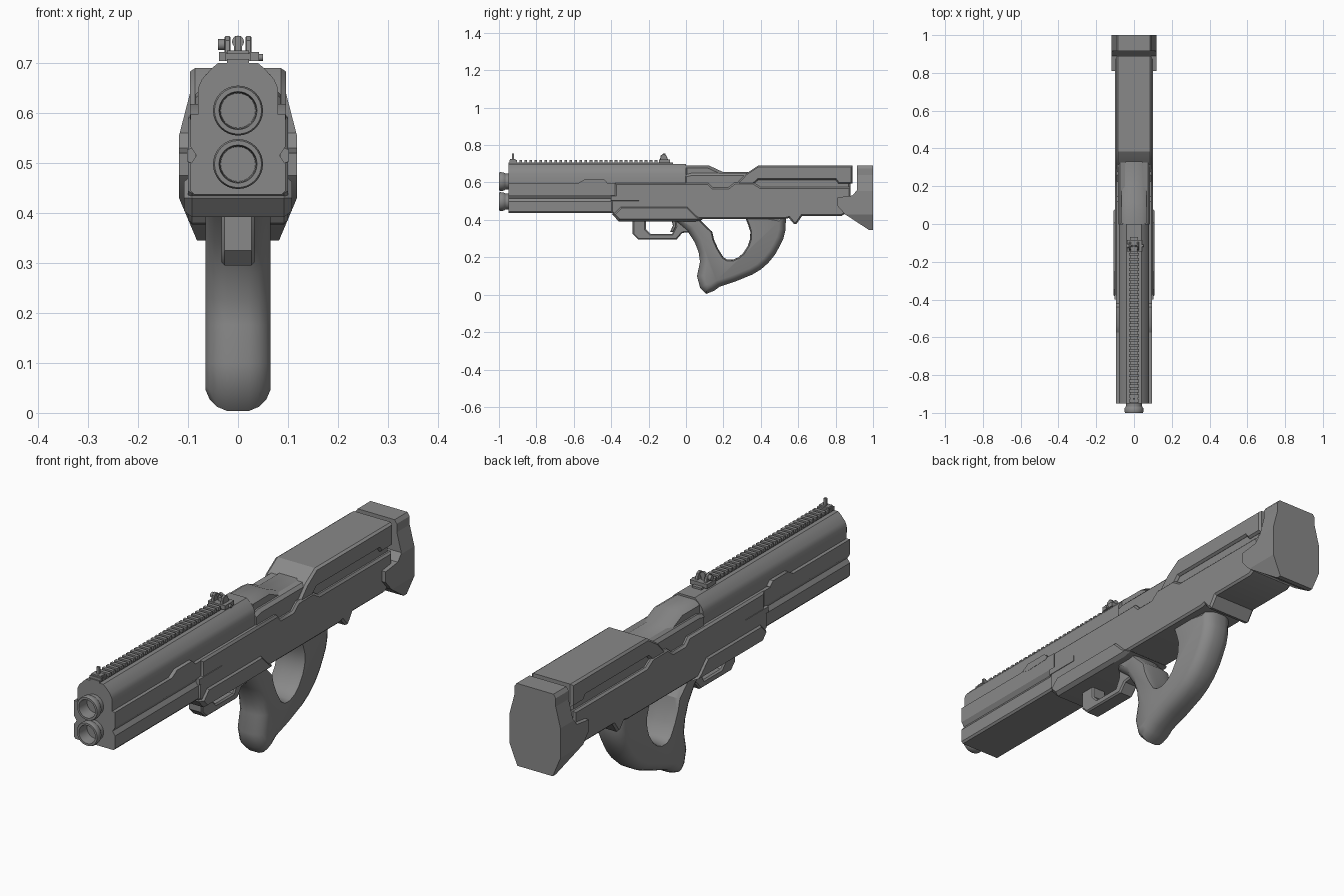
import bpy, bmesh, math
from mathutils import Vector

if "Cube" in bpy.data.objects:
    bpy.data.objects.remove(bpy.data.objects["Cube"])

grey = bpy.data.materials.new("gunmetal grey")
grey.diffuse_color = (0.25, 0.25, 0.25, 1)
grey.use_nodes = True
grey.node_tree.nodes["Principled BSDF"].inputs["Base Color"].default_value = grey.diffuse_color


def loft(name, rings):
    """Skin a list of equal-length point rings and cap both ends."""
    bm = bmesh.new()
    vs = [[bm.verts.new(p) for p in r] for r in rings]
    n = len(rings[0])
    for a, b in zip(vs, vs[1:]):
        for i in range(n):
            j = (i + 1) % n
            bm.faces.new((a[i], a[j], b[j], b[i]))
    bm.faces.new(vs[0][::-1])
    bm.faces.new(vs[-1])
    bmesh.ops.recalc_face_normals(bm, faces=bm.faces)
    me = bpy.data.meshes.new(name)
    bm.to_mesh(me)
    bm.free()
    me.materials.append(grey)
    ob = bpy.data.objects.new(name, me)
    bpy.context.collection.objects.link(ob)
    return ob


def inset(pts, d, weights=None):
    """Move a closed 2D outline inwards by d, with limited mitres."""
    n = len(pts)
    area = sum(pts[i - 1][0] * pts[i][1] - pts[i][0] * pts[i - 1][1] for i in range(n))
    s = 1 if area > 0 else -1
    out = []
    for i in range(n):
        p, a, b = Vector(pts[i]), Vector(pts[i - 1]), Vector(pts[(i + 1) % n])
        e, f = (p - a).normalized(), (b - p).normalized()
        n1, n2 = Vector((-e.y, e.x)) * s, Vector((-f.y, f.x)) * s
        m = (n1 + n2) / max(0.5, 1 + n1.dot(n2))
        out.append(p + m * d * (weights[i] if weights else 1))
    return out


def side_prism(name, pts, half, cham=0.008, drop=None, weights=None):
    """Extrude a (y, z) outline across x with chamfered rims."""
    drop = cham if drop is None else drop
    inner = inset(pts, drop, weights)
    layers = [(-half, inner), (cham - half, pts), (half - cham, pts), (half, inner)]
    return loft(name, [[(x, p[0], p[1]) for p in r] for x, r in layers])


def long_prism(name, half_pts, y0, y1):
    """Extrude a mirrored (x, z) outline along y."""
    pts = half_pts + [(-x, z) for x, z in reversed(half_pts)]
    return loft(name, [[(x, y, z) for x, z in pts] for y in (y0, y1)])


def box(name, x0, x1, y0, y1, z0, z1):
    return loft(name, [[(x, y0, z0), (x, y1, z0), (x, y1, z1), (x, y0, z1)] for x in (x0, x1)])


# Barrel shroud: faceted upper cover and grooved lower housing
upper = [(.04, .70), (.052, .69), (.072, .668), (.08, .65), (.08, .597)]
long_prism("upper_shroud", [*upper, (.08, .57)], -.95, 0)
long_prism("lower_shroud", [(.095, .597), (.095, .533), (.083, .515), (.095, .498),
                            (.095, .445), (.088, .437)], -.95, -.38)

# Twin flared muzzles with open bores
for name, z in (("upper_barrel", .605), ("lower_barrel", .498)):
    prof = [(-.92, .042), (-.965, .042), (-.975, .049), (-.993, .05), (-1, .047),
            (-1, .038), (-.985, .036), (-.93, .034)]
    loft(name, [[(r * math.cos(k * math.tau / 32), y, z + r * math.sin(k * math.tau / 32))
                 for k in range(32)] for y, r in prof])

# Main receiver body with the small hook underneath
side_prism("receiver_body", [
    (-.40, .44), (-.40, .50), (-.38, .52), (-.38, .597), (.12, .597), (.145, .572),
    (.225, .572), (.26, .60), (.36, .60), (.40, .575), (.88, .575), (.88, .45), (.83, .42),
    (.62, .42), (.59, .377), (.575, .38), (.55, .41), (.53, .405), (.0, .405), (-.36, .41)], .1)
side_prism("lower_panel", [(-.395, .43), (-.35, .475), (.01, .475), (.06, .425), (.09, .40),
                           (.05, .392), (-.36, .392)], .108, .016, .012)
side_prism("receiver_shoulder", [(-.01, .55), (-.01, .64), (.03, .65), (.88, .65),
                                 (.88, .55)], .085, .012)
side_prism("receiver_top", [(-.01, .60), (-.01, .692), (.12, .692), (.20, .655), (.36, .655),
                            (.36, .60)], .065, .025, .015)

# Ejection latch bumps on both sides of the shroud
for s in (-1, 1):
    lat = [(-.575, .597), (-.54, .618), (-.44, .618), (-.42, .60), (-.43, .59), (-.54, .587)]
    loft("side_latch", [[(s * x, y, z) for y, z in lat] for x in (.07, .096)])
    # cone ending the side groove
    loft("groove_end", [[(s * .085, y, .515 + dz * k) for dz, k in ((-.018, 1), (.018, 1))] +
                        [(s * .102, y, .515 + .012), (s * .102, y, .515 - .012)]
                        for y, k in ((-.40, 1), (-.25, .7))])

# Cheek rest with hooked front
side_prism("cheek_rest", [
    (.385, .69), (.32, .647), (.262, .585), (.27, .555), (.29, .545), (.32, .552),
    (.385, .613), (.80, .613), (.815, .594), (.89, .594), (.89, .69)], .096, .01, .007)

# Butt pad: side outline trimmed by an octagonal rear outline
pad = side_prism("butt_pad", [
    (.915, .69), (.915, .56), (.89, .53), (.81, .52), (.81, .475), (.85, .43), (.98, .345),
    (1, .345), (1, .69)], .125, .002)
cutter = long_prism("butt_trim_cutter", [(.085, .691), (.096, .675), (.096, .64), (.118, .555),
                                         (.118, .43), (.08, .34)], .7, 1.1)
cutter.hide_render = True
cutter.hide_viewport = True
mod = pad.modifiers.new("trim", 'BOOLEAN')
mod.operation = 'INTERSECT'
mod.object = cutter

# Looped thumbhole grip, heavily rounded on its outer rim
outer = [(-.06, .43), (-.06, .395), (.01, .337), (.048, .278), (.068, .225), (.075, .176),
         (.059, .10), (.075, .037), (.107, .004), (.15, .021), (.18, .043), (.262, .07),
         (.353, .107), (.40, .135), (.44, .17), (.475, .213), (.50, .257), (.52, .297),
         (.532, .345), (.535, .43)]
hole = [(.31, .43), (.332, .374), (.344, .335), (.342, .295), (.33, .26), (.305, .222),
        (.28, .20), (.25, .187), (.22, .188), (.20, .20), (.172, .245), (.15, .294),
        (.14, .337), (.08, .395), (.07, .43)]
rings = []
grip_pts = outer + hole
wts = [1] * len(outer) + [.2] * len(hole)
steps = [(.065, .036), (.057, .02), (.042, .007), (.022, 0)]
for x, d in [(-a, b) for a, b in steps] + steps[::-1]:
    rings.append([(x, p[0], p[1]) for p in inset(grip_pts, d, wts)])
loft("grip", rings)

# Trigger guard and trigger
side_prism("trigger_guard", [
    (-.285, .41), (-.285, .325), (-.255, .295), (-.05, .295), (-.02, .33), (.02, .335),
    (.02, .41), (-.06, .41), (-.055, .365), (-.075, .325), (-.19, .325), (-.215, .35),
    (-.215, .41)], .033, .006)
side_prism("trigger", [(-.08, .41), (-.07, .37), (-.085, .335), (-.07, .335), (-.05, .37),
                       (-.05, .41)], .012, .003)

# Accessory rail with repeated teeth
box("rail_base", -.022, .022, -.95, -.07, .695, .708)
for i in range(32):
    y = -.945 + i * .0268
    box("rail_tooth", -.026, .026, y, y + .015, .704, .719)

# Front sight post
box("front_sight_base", -.022, .022, -.94, -.912, .705, .725)
box("front_sight_post", -.006, .006, -.93, -.92, .72, .754)

# Rear sight: clamp, two wings, peep ring and adjusting knobs
box("rear_sight_clamp", -.038, .042, -.145, -.085, .704, .722)
for s in (-1, 1):
    side_prism("rear_sight_wing", [(-.14, .72), (-.135, .745), (-.12, .754), (-.105, .745),
                                   (-.095, .72)], .006, .002).location.x = s * .021


def disc(name, x0, x1, y, z, r):
    return loft(name, [[(x, y + r * math.cos(k * math.tau / 12), z + r * math.sin(k * math.tau / 12))
                        for k in range(12)] for x in (x0, x1)])


disc("windage_knob", -.04, -.02, -.117, .737, .011)
disc("clamp_bolt", .04, .05, -.115, .711, .007)
peep = [(-.11, .012), (-.122, .012), (-.122, .006), (-.11, .006)]
loft("peep_ring", [[(r * math.cos(k * math.tau / 16), y, .743 + r * math.sin(k * math.tau / 16))
                    for k in range(16)] for y, r in peep])
box("peep_stem", -.008, .008, -.122, -.11, .72, .735)

# Smooth curved areas while keeping hard edges
bpy.ops.object.select_all(action='DESELECT')
for ob in bpy.context.scene.objects:
    if ob.type == 'MESH' and not ob.hide_render:
        ob.select_set(True)
        bpy.context.view_layer.objects.active = ob
bpy.ops.object.shade_smooth_by_angle(angle=math.radians(32))
